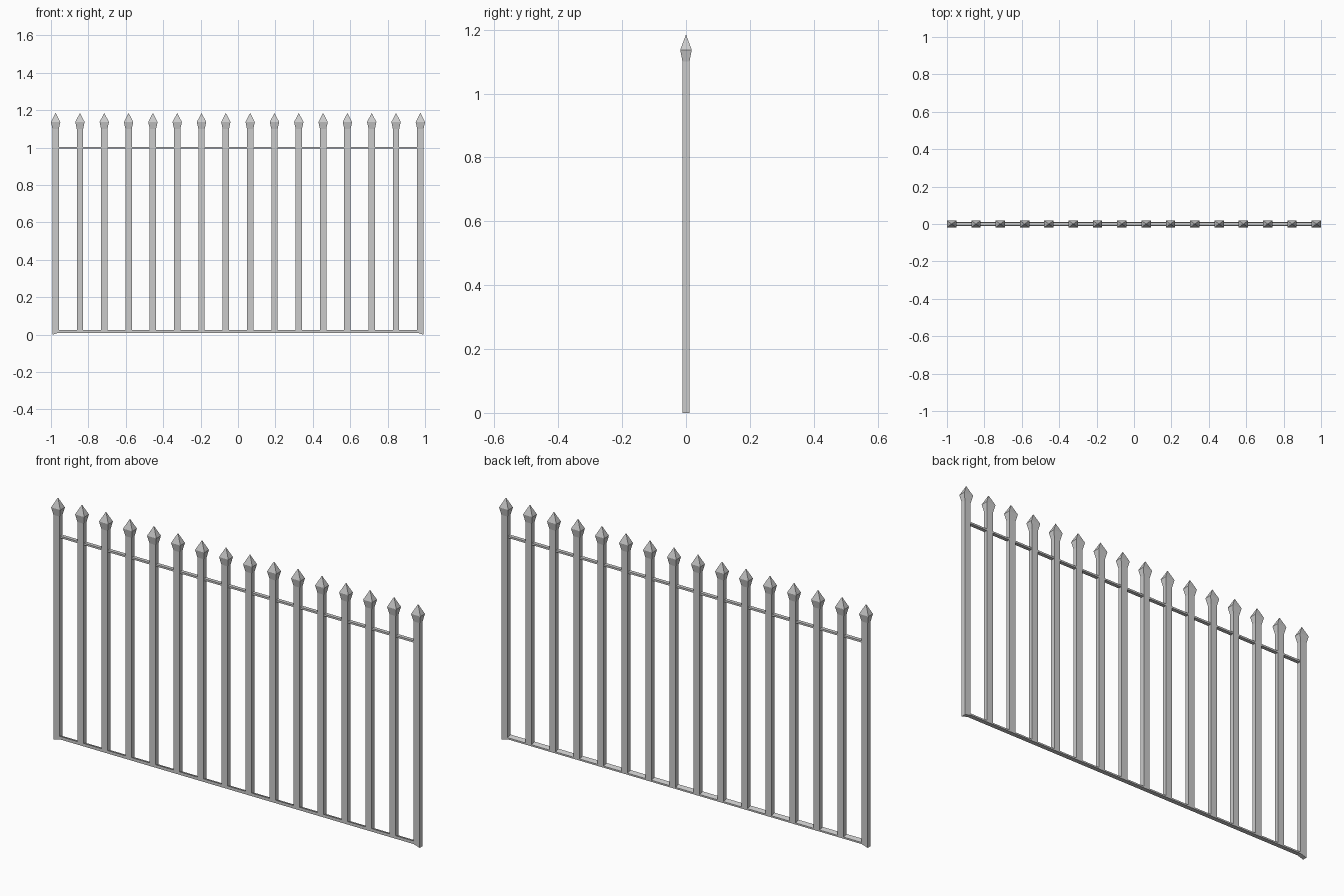
import bpy, bmesh

if "Cube" in bpy.data.objects:
    bpy.data.objects.remove(bpy.data.objects["Cube"])

COUNT, END_X = 16, 0.975


def mesh_object(name, verts, faces):
    me = bpy.data.meshes.new(name)
    me.from_pydata(verts, [], faces)
    bm = bmesh.new()
    bm.from_mesh(me)
    bmesh.ops.recalc_face_normals(bm, faces=bm.faces)
    bm.to_mesh(me)
    bm.free()
    ob = bpy.data.objects.new(name, me)
    bpy.context.collection.objects.link(ob)
    return ob


def picket(name, x, z_left, z_right):
    # square bar widening into a spear head with a pointed tip
    rings = [(0.017, 0.011, None), (0.017, 0.011, 1.10), (0.025, 0.018, 1.137)]
    verts, faces = [], []
    for hx, hy, z in rings:
        for sx, sy in ((-1, -1), (1, -1), (1, 1), (-1, 1)):
            h = z if z is not None else (z_left if sx < 0 else z_right)
            verts.append((x + sx * hx, sy * hy, h))
    verts.append((x, 0, 1.185))
    faces.append((0, 1, 2, 3))
    for r in (0, 4):
        for i in range(4):
            j = (i + 1) % 4
            faces.append((r + i, r + j, r + 4 + j, r + 4 + i))
    for i in range(4):
        faces.append((8 + i, 8 + (i + 1) % 4, 12))
    return mesh_object(name, verts, faces)


def rail(name, profile, half):
    # bar along x from a (y, z) profile
    n = len(profile)
    verts = [(sx * half, y, z) for sx in (-1, 1) for y, z in profile]
    faces = [tuple(range(n)), tuple(range(n, 2 * n))]
    faces += [(i, (i + 1) % n, n + (i + 1) % n, n + i) for i in range(n)]
    return mesh_object(name, verts, faces)


# pickets; the end ones reach the ground with a slanted foot
step = 2 * END_X / (COUNT - 1)
for i in range(COUNT):
    zl = 0.0 if i == 0 else 0.01
    zr = 0.0 if i == COUNT - 1 else 0.01
    picket(f"picket_{i + 1:02d}", -END_X + i * step, zl, zr)

# thin upper rail and bevelled lower rail
rail("top_rail", [(-0.009, 0.995), (0.009, 0.995), (0.009, 1.004), (-0.009, 1.004)], 0.965)
rail("bottom_rail", [(-0.011, 0.01), (0.011, 0.01), (0.011, 0.018), (-0.011, 0.025)], 0.985)
